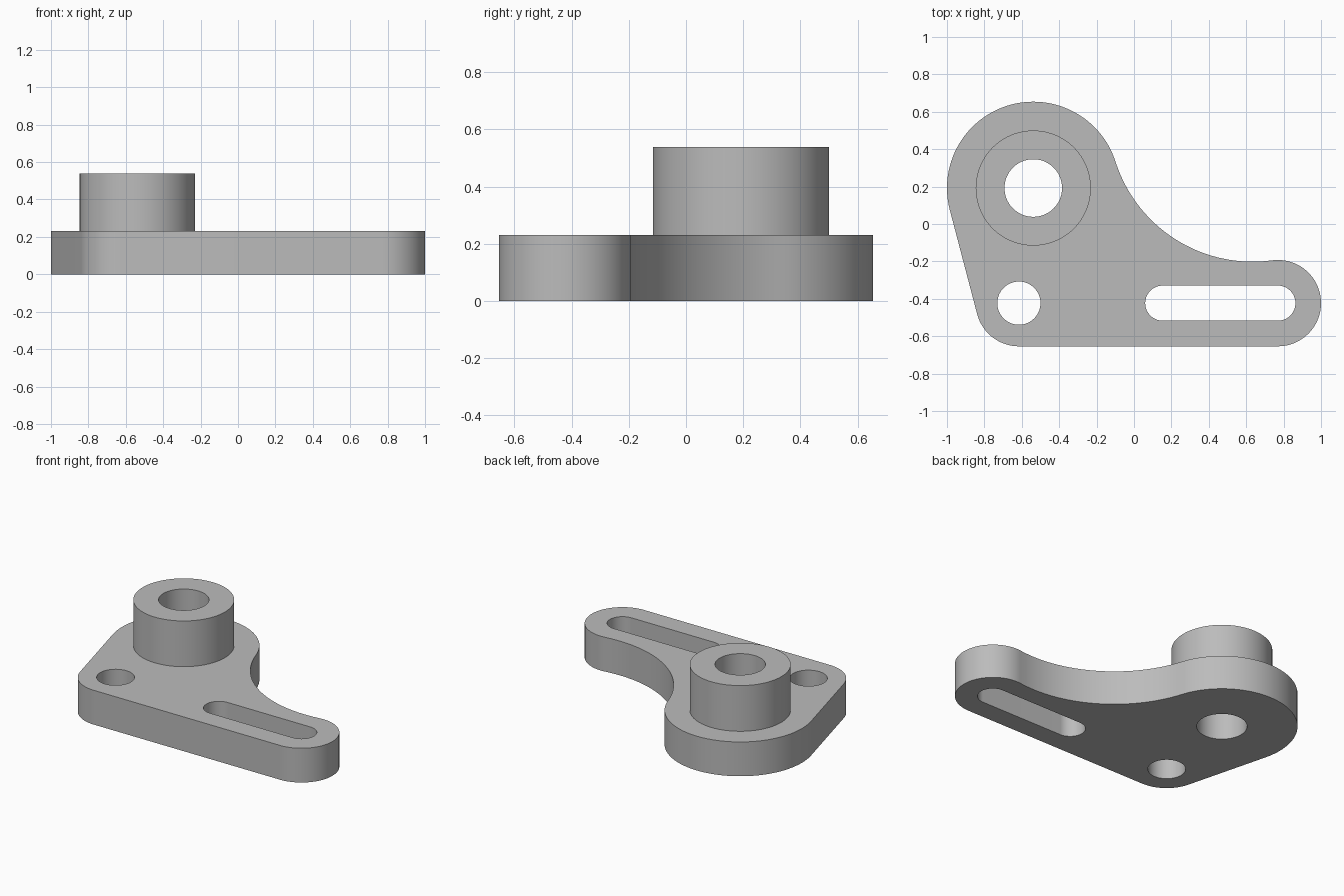
import bpy, bmesh
from math import atan2, acos, cos, sin, pi, hypot, degrees, radians

if "Cube" in bpy.data.objects:
    bpy.data.objects.remove(bpy.data.objects["Cube"], do_unlink=True)

S = 1 / 65                      # drawing units to model units
HUB, CORNER, TIP = (-35, 12.5), (-40, -27.5), (50, -27.5)
HUB_R, END_R, FILLET_R = 30, 15, 50
PLATE_H, BOSS_H = 15, 35

grey = bpy.data.materials.new("plain grey")
grey.use_nodes = True
grey.diffuse_color = (0.5, 0.5, 0.5, 1)
grey.node_tree.nodes["Principled BSDF"].inputs["Base Color"].default_value = (0.5, 0.5, 0.5, 1)


def arc(centre, r, a0, a1):
    """Points along an arc, angles in radians, about 3 degrees per step."""
    n = max(2, round(abs(degrees(a1 - a0)) / 3))
    return [(centre[0] + r * cos(a0 + (a1 - a0) * i / n),
             centre[1] + r * sin(a0 + (a1 - a0) * i / n)) for i in range(n + 1)]


def circle(centre, r):
    return arc(centre, r, 0, 2 * pi)[:-1]


def direction(a, b):
    return atan2(b[1] - a[1], b[0] - a[0])


def extrude(name, points, z0, z1):
    bm = bmesh.new()
    face = bm.faces.new([bm.verts.new((x * S, y * S, z0 * S)) for x, y in points])
    top = bmesh.ops.extrude_face_region(bm, geom=[face])["geom"]
    verts = [v for v in top if isinstance(v, bmesh.types.BMVert)]
    bmesh.ops.translate(bm, verts=verts, vec=(0, 0, (z1 - z0) * S))
    bmesh.ops.recalc_face_normals(bm, faces=bm.faces)
    mesh = bpy.data.meshes.new(name)
    bm.to_mesh(mesh)
    bm.free()
    mesh.materials.append(grey)
    obj = bpy.data.objects.new(name, mesh)
    bpy.context.collection.objects.link(obj)
    return obj


def combine(target, tool, operation):
    mod = target.modifiers.new(tool.name, 'BOOLEAN')
    mod.operation, mod.object, mod.solver = operation, tool, 'EXACT'
    bpy.context.view_layer.objects.active = target
    bpy.ops.object.modifier_apply(modifier=mod.name)
    bpy.data.objects.remove(tool, do_unlink=True)


# Concave fillet centre, tangent to the hub and tip circles
dist = hypot(TIP[0] - HUB[0], TIP[1] - HUB[1])
p, q = HUB_R + FILLET_R, END_R + FILLET_R
bend = direction(HUB, TIP) + acos((p * p - q * q + dist * dist) / (2 * p * dist))
FILLET = (HUB[0] + p * cos(bend), HUB[1] + p * sin(bend))

# Straight left side, tangent to the hub and corner circles
span = hypot(CORNER[0] - HUB[0], CORNER[1] - HUB[1])
side = direction(HUB, CORNER) % (2 * pi) - acos((HUB_R - END_R) / span)

# Plate outline, counter-clockwise
outline = arc(HUB, HUB_R, bend, side)
outline += arc(CORNER, END_R, side, 1.5 * pi)
outline += arc(TIP, END_R, -pi / 2, direction(TIP, FILLET))
outline += arc(FILLET, FILLET_R, direction(FILLET, TIP), bend - pi)[1:-1]
bracket = extrude("bracket", outline, 0, PLATE_H)

# Raised boss on the hub
combine(bracket, extrude("boss", circle(HUB, 20), PLATE_H / 2, BOSS_H), 'UNION')

# Through holes and slot
slot = arc(TIP, 6.1, -pi / 2, pi / 2) + arc((10, TIP[1]), 6.1, pi / 2, 1.5 * pi)
for name, points in (("bore", circle(HUB, 10)),
                     ("bolt_hole", circle(CORNER, 7.5)),
                     ("slot", slot)):
    combine(bracket, extrude(name, points, -5, BOSS_H + 5), 'DIFFERENCE')

# Smooth curved walls, sharp rims
bpy.ops.object.select_all(action='DESELECT')
bracket.select_set(True)
bpy.context.view_layer.objects.active = bracket
bpy.ops.object.shade_smooth_by_angle(angle=radians(30))
